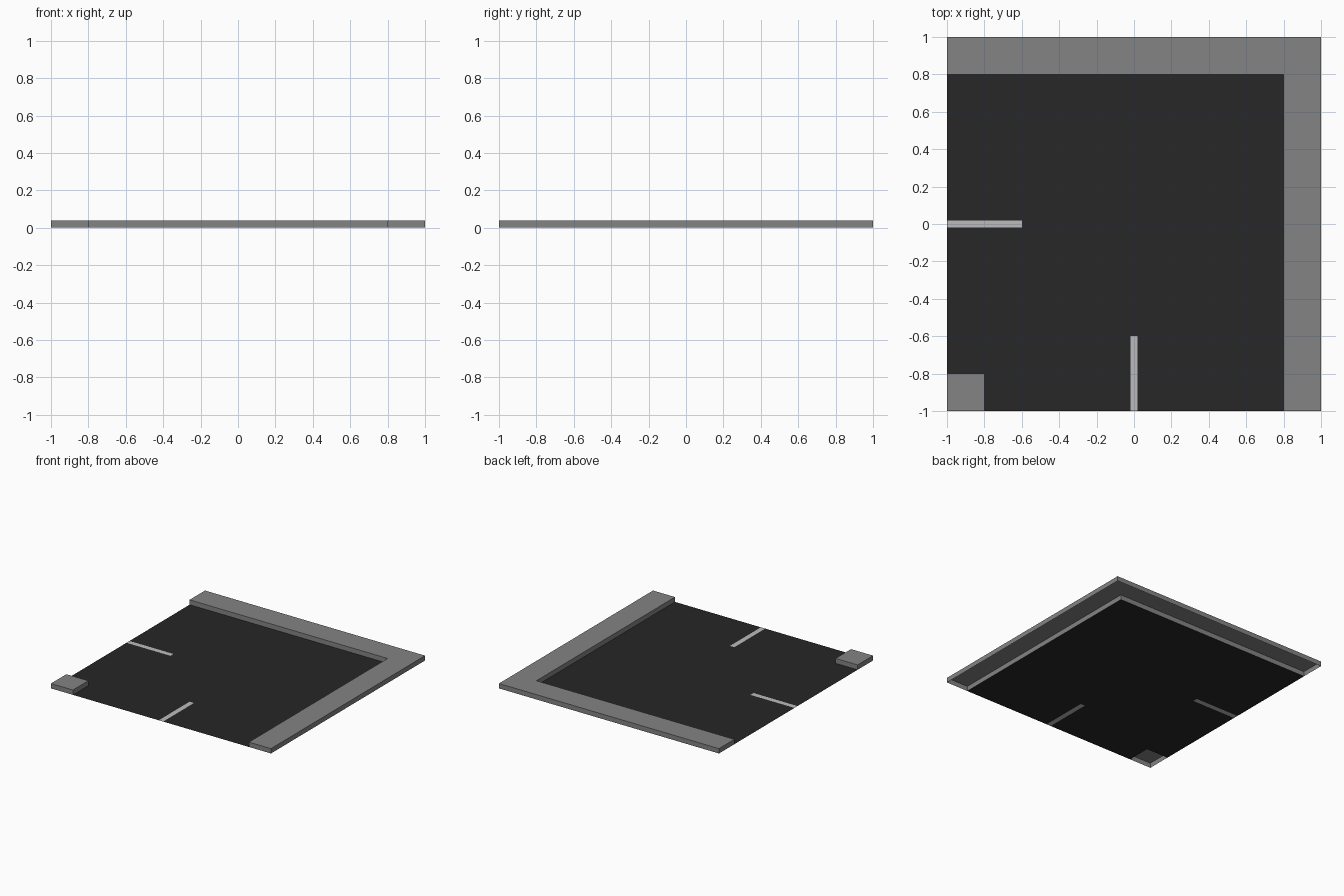
import bpy

if "Cube" in bpy.data.objects:
    bpy.data.objects.remove(bpy.data.objects["Cube"])

H = 0.04   # kerb height


def material(name, v):
    m = bpy.data.materials.new(name)
    m.diffuse_color = (v, v, v, 1)
    m.use_nodes = True
    m.node_tree.nodes["Principled BSDF"].inputs["Base Color"].default_value = m.diffuse_color
    return m


ASPHALT = material("asphalt", 0.02)
PAINT = material("paint", 0.5)
PAVING = material("paving", 0.23)


def mesh_object(name, faces, mat):
    """Each face is a list of points; faces stay unwelded so the joints are crisp."""
    verts = [p for f in faces for p in f]
    idx, n = [], 0
    for f in faces:
        idx.append(list(range(n, n + len(f))))
        n += len(f)
    me = bpy.data.meshes.new(name)
    me.from_pydata(verts, [], idx)
    me.materials.append(mat)
    ob = bpy.data.objects.new(name, me)
    bpy.context.collection.objects.link(ob)
    return ob


def flat(points, z):
    return [(x, y, z) for x, y in points]


def rect(x0, x1, y0, y1, z=0):
    return flat([(x0, y0), (x1, y0), (x1, y1), (x0, y1)], z)


def walls(outline):
    """Vertical sides around a counter-clockwise outline."""
    return [[(*a, 0), (*b, 0), (*b, H), (*a, H)]
            for a, b in zip(outline, outline[1:] + outline[:1])]


# Road surface, tiled around the two lane marks and the corner block
cuts = [-1, -0.8, -0.6, -0.02, 0.02, 0.8]
road, marks = [], {"left_lane_mark": [], "front_lane_mark": []}
for x0, x1 in zip(cuts, cuts[1:]):
    for y0, y1 in zip(cuts, cuts[1:]):
        cell = rect(x0, x1, y0, y1)
        if x1 <= -0.8 and y1 <= -0.8:
            continue
        if x1 <= -0.6 and y0 == -0.02:
            marks["left_lane_mark"].append(cell)
        elif y1 <= -0.6 and x0 == -0.02:
            marks["front_lane_mark"].append(cell)
        else:
            road.append(cell)
for name, faces in [("road", road), *marks.items()]:
    ob = mesh_object(name, faces, PAINT if "mark" in name else ASPHALT)

# Pavement slabs: (outer, inner) joints along the back, mitred, then down the right side
steps = [-1, -0.6, -0.2, 0.2, 0.6]
joints = [((s, 1), (s, 0.8)) for s in steps] + [((1, 1), (0.8, 0.8))]
joints += [((1, s), (0.8, s)) for s in reversed(steps)]
slabs = [flat([a[0], a[1], b[1], b[0]], H) for a, b in zip(joints, joints[1:])]
mesh_object("pavement_slabs", slabs, PAVING)

# Pavement sides (open underneath)
outline = [(-1, 1), (-1, 0.8), (0.8, 0.8), (0.8, -1), (1, -1), (1, 1)]
mesh_object("pavement_kerb", walls(outline), PAVING)

# Small pavement block in the opposite corner
block = [(-1, -1), (-0.8, -1), (-0.8, -0.8), (-1, -0.8)]
mesh_object("corner_block", walls(block) + [flat(block, H)], PAVING)
